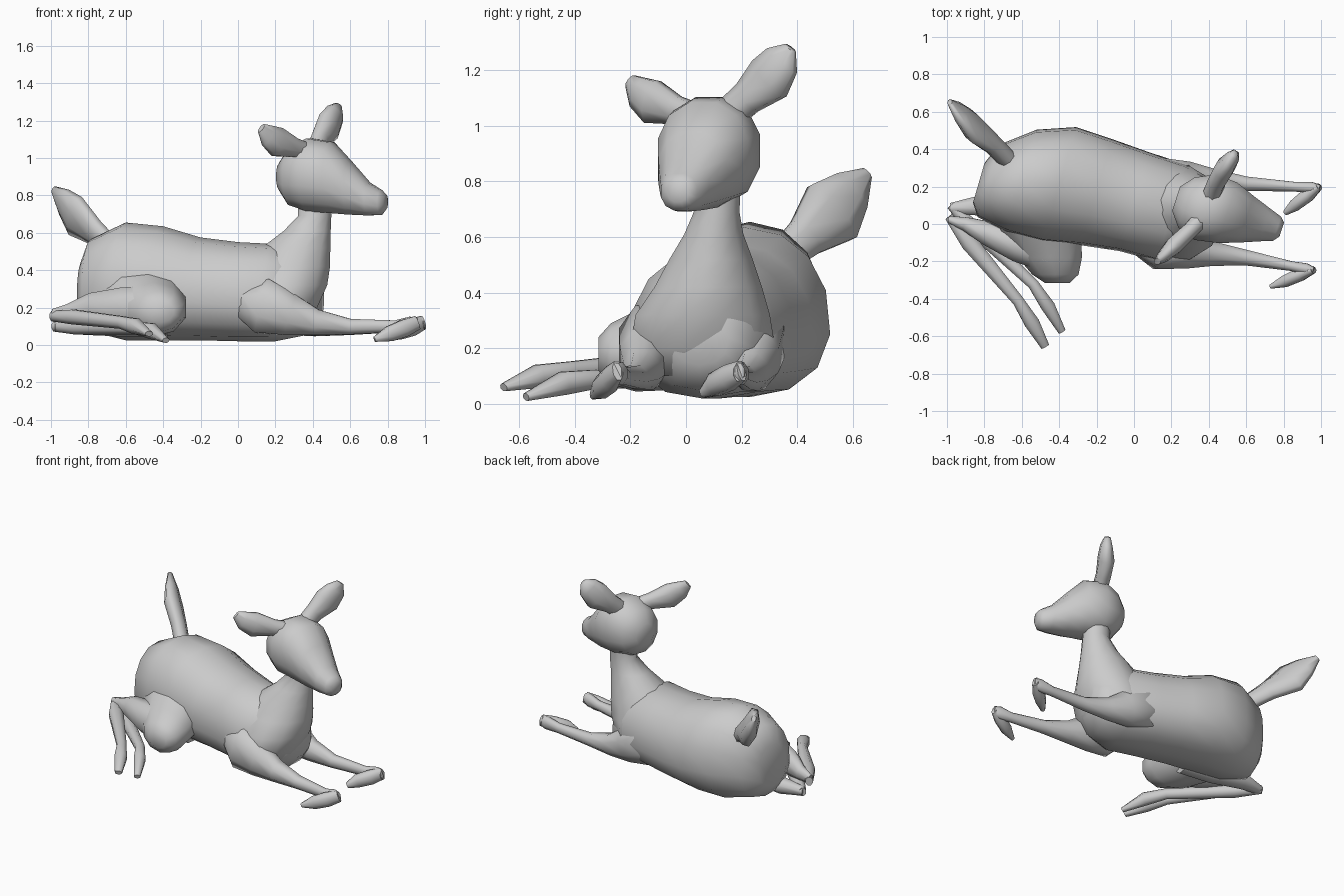
import bpy, bmesh
from math import cos, sin, pi, radians
from mathutils import Vector


def loft(name, sections, side, axis=None, n=10, taper=0.0, power=1.0):
    """Skin oval rings. Section = (x, y, z, half width along side, half height)."""
    pts = [Vector(s[:3]) for s in sections]
    bm = bmesh.new()
    rings = []
    for i, s in enumerate(sections):
        t = Vector(axis) if axis else pts[min(i + 1, len(pts) - 1)] - pts[max(i - 1, 0)]
        t.normalize()
        u = Vector(side)
        u = (u - t * u.dot(t)).normalized()
        v = t.cross(u)
        ring = []
        for k in range(n):
            a = 2 * pi * (k + 0.5) / n
            c, d = cos(a), sin(a)
            c = abs(c) ** power * (1 if c > 0 else -1)
            d = abs(d) ** power * (1 if d > 0 else -1)
            ring.append(bm.verts.new(pts[i] + u * c * s[3] * (1 - taper * d) + v * d * s[-1]))
        rings.append(ring)
    for a, b in zip(rings, rings[1:]):
        for k in range(n):
            bm.faces.new((a[k], a[(k + 1) % n], b[(k + 1) % n], b[k]))
    bm.faces.new(rings[0][::-1])
    bm.faces.new(rings[-1])
    bmesh.ops.recalc_face_normals(bm, faces=bm.faces)
    me = bpy.data.meshes.new(name)
    bm.to_mesh(me)
    bm.free()
    ob = bpy.data.objects.new(name, me)
    bpy.context.collection.objects.link(ob)
    bpy.ops.object.select_all(action='DESELECT')
    ob.select_set(True)
    bpy.context.view_layer.objects.active = ob
    bpy.ops.object.shade_smooth_by_angle(angle=radians(65))
    return ob


# Torso, rump to chest
loft("torso", [
    (-0.83, 0.22, 0.30, 0.11, 0.15),
    (-0.78, 0.23, 0.32, 0.20, 0.25),
    (-0.60, 0.23, 0.34, 0.285, 0.315),
    (-0.40, 0.21, 0.33, 0.32, 0.305),
    (-0.20, 0.17, 0.30, 0.295, 0.275),
    (0.00, 0.12, 0.285, 0.275, 0.265),
    (0.20, 0.06, 0.28, 0.27, 0.26),
    (0.35, 0.05, 0.26, 0.20, 0.21),
    (0.43, 0.05, 0.27, 0.11, 0.13)],
    side=(0.28, 0.96, 0), axis=(0.96, -0.28, 0), n=14, taper=0.1, power=0.9)

# Neck rising from the chest
loft("neck", [
    (0.23, 0.06, 0.10, 0.14, 0.20),
    (0.23, 0.06, 0.20, 0.20, 0.27),
    (0.25, 0.06, 0.32, 0.235, 0.25),
    (0.27, 0.08, 0.42, 0.23, 0.20),
    (0.31, 0.09, 0.52, 0.19, 0.155),
    (0.37, 0.10, 0.61, 0.13, 0.11),
    (0.41, 0.11, 0.69, 0.092, 0.085),
    (0.41, 0.11, 0.80, 0.09, 0.09)],
    side=(1, 0, 0), axis=(0, 0, 1), n=12)

# Head, skull to muzzle
loft("head", [
    (0.225, 0.135, 0.90, 0.07, 0.075),
    (0.28, 0.115, 0.90, 0.145, 0.155),
    (0.38, 0.09, 0.91, 0.19, 0.20),
    (0.50, 0.06, 0.895, 0.175, 0.195),
    (0.60, 0.025, 0.838, 0.135, 0.145),
    (0.70, -0.005, 0.78, 0.095, 0.09),
    (0.765, -0.025, 0.762, 0.07, 0.068),
    (0.79, -0.03, 0.765, 0.04, 0.04)],
    side=(0.31, 0.95, 0), axis=(0.95, -0.31, 0), n=12, power=0.9)

# Ears
loft("left_ear", [
    (0.41, 0.14, 1.03, 0.06, 0.05),
    (0.44, 0.22, 1.10, 0.065, 0.05),
    (0.485, 0.30, 1.17, 0.095, 0.055),
    (0.52, 0.345, 1.235, 0.075, 0.04),
    (0.535, 0.375, 1.28, 0.025, 0.02)], side=(0.06, 0.1, -0.1), n=8)
loft("right_ear", [
    (0.37, 0.04, 1.03, 0.05, 0.05),
    (0.30, -0.035, 1.055, 0.055, 0.045),
    (0.21, -0.12, 1.085, 0.085, 0.05),
    (0.16, -0.17, 1.12, 0.065, 0.035),
    (0.125, -0.20, 1.16, 0.03, 0.018)], side=(-0.05, -0.05, -0.1), n=8)

# Raised tail
loft("tail", [
    (-0.67, 0.34, 0.52, 0.06, 0.05),
    (-0.76, 0.43, 0.60, 0.08, 0.05),
    (-0.87, 0.525, 0.69, 0.135, 0.055),
    (-0.93, 0.59, 0.765, 0.09, 0.04),
    (-0.985, 0.65, 0.83, 0.025, 0.015)], side=(-0.04, 0.17, -0.21), n=8)

# Front legs stretched forward, with folded hooves
loft("left_front_leg", [
    (0.02, 0.25, 0.25, 0.05, 0.09),
    (0.14, 0.26, 0.22, 0.10, 0.16),
    (0.28, 0.25, 0.16, 0.09, 0.12),
    (0.42, 0.235, 0.115, 0.065, 0.075),
    (0.60, 0.215, 0.095, 0.042, 0.045),
    (0.85, 0.20, 0.10, 0.028, 0.034),
    (0.95, 0.195, 0.11, 0.032, 0.045),
    (0.995, 0.19, 0.115, 0.02, 0.035)], side=(0, 1, 0), n=8)
loft("left_front_hoof", [
    (0.99, 0.20, 0.12, 0.02, 0.04),
    (0.93, 0.155, 0.095, 0.04, 0.05),
    (0.86, 0.10, 0.07, 0.035, 0.045),
    (0.81, 0.06, 0.04, 0.015, 0.02)], side=(0.5, -0.8, 0), n=8)
loft("right_front_leg", [
    (0.02, -0.12, 0.23, 0.05, 0.09),
    (0.13, -0.14, 0.21, 0.11, 0.16),
    (0.28, -0.15, 0.16, 0.095, 0.12),
    (0.42, -0.16, 0.12, 0.07, 0.075),
    (0.60, -0.18, 0.098, 0.045, 0.045),
    (0.84, -0.225, 0.10, 0.028, 0.034),
    (0.92, -0.24, 0.11, 0.032, 0.045),
    (0.96, -0.25, 0.115, 0.02, 0.035)], side=(0, 1, 0), n=8)
loft("right_front_hoof", [
    (0.96, -0.245, 0.12, 0.02, 0.04),
    (0.89, -0.27, 0.09, 0.038, 0.05),
    (0.81, -0.305, 0.06, 0.035, 0.045),
    (0.73, -0.335, 0.03, 0.012, 0.015)], side=(0.3, -0.9, 0), n=8)

# Folded right hind leg
loft("right_thigh", [
    (-0.54, 0.08, 0.26, 0.24, 0.21),
    (-0.49, -0.06, 0.22, 0.22, 0.17),
    (-0.45, -0.18, 0.19, 0.18, 0.145),
    (-0.42, -0.27, 0.18, 0.13, 0.11),
    (-0.41, -0.315, 0.18, 0.07, 0.06)], side=(1, 0, 0), axis=(0, -1, 0), n=10)
loft("right_shin", [
    (-0.45, -0.16, 0.20, 0.11, 0.13),
    (-0.62, -0.11, 0.20, 0.10, 0.115),
    (-0.78, -0.05, 0.20, 0.07, 0.085),
    (-0.90, 0.0, 0.175, 0.04, 0.05),
    (-0.99, 0.025, 0.165, 0.02, 0.03)], side=(0, 1, 0), n=8)

# Left shin tucked under the belly
loft("left_shin", [
    (-0.38, 0.02, 0.10, 0.07, 0.06),
    (-0.60, 0.05, 0.105, 0.075, 0.065),
    (-0.82, 0.10, 0.105, 0.06, 0.055),
    (-0.98, 0.085, 0.10, 0.03, 0.03)], side=(0, 1, 0), n=8)

# Hind feet, both pointing out to the front
for name, foot in (
    ("right_hind_foot", [
        (-0.99, 0.04, 0.155, 0.025, 0.03),
        (-0.88, -0.10, 0.15, 0.05, 0.042),
        (-0.62, -0.41, 0.12, 0.033, 0.036),
        (-0.545, -0.53, 0.10, 0.043, 0.045),
        (-0.475, -0.655, 0.06, 0.025, 0.015)]),
    ("left_hind_foot", [
        (-0.98, 0.10, 0.10, 0.025, 0.03),
        (-0.86, -0.02, 0.095, 0.045, 0.042),
        (-0.54, -0.32, 0.09, 0.032, 0.036),
        (-0.46, -0.44, 0.075, 0.04, 0.045),
        (-0.385, -0.575, 0.025, 0.022, 0.015)])):
    loft(name, foot, side=(0.8, 0.6, 0), n=8)
